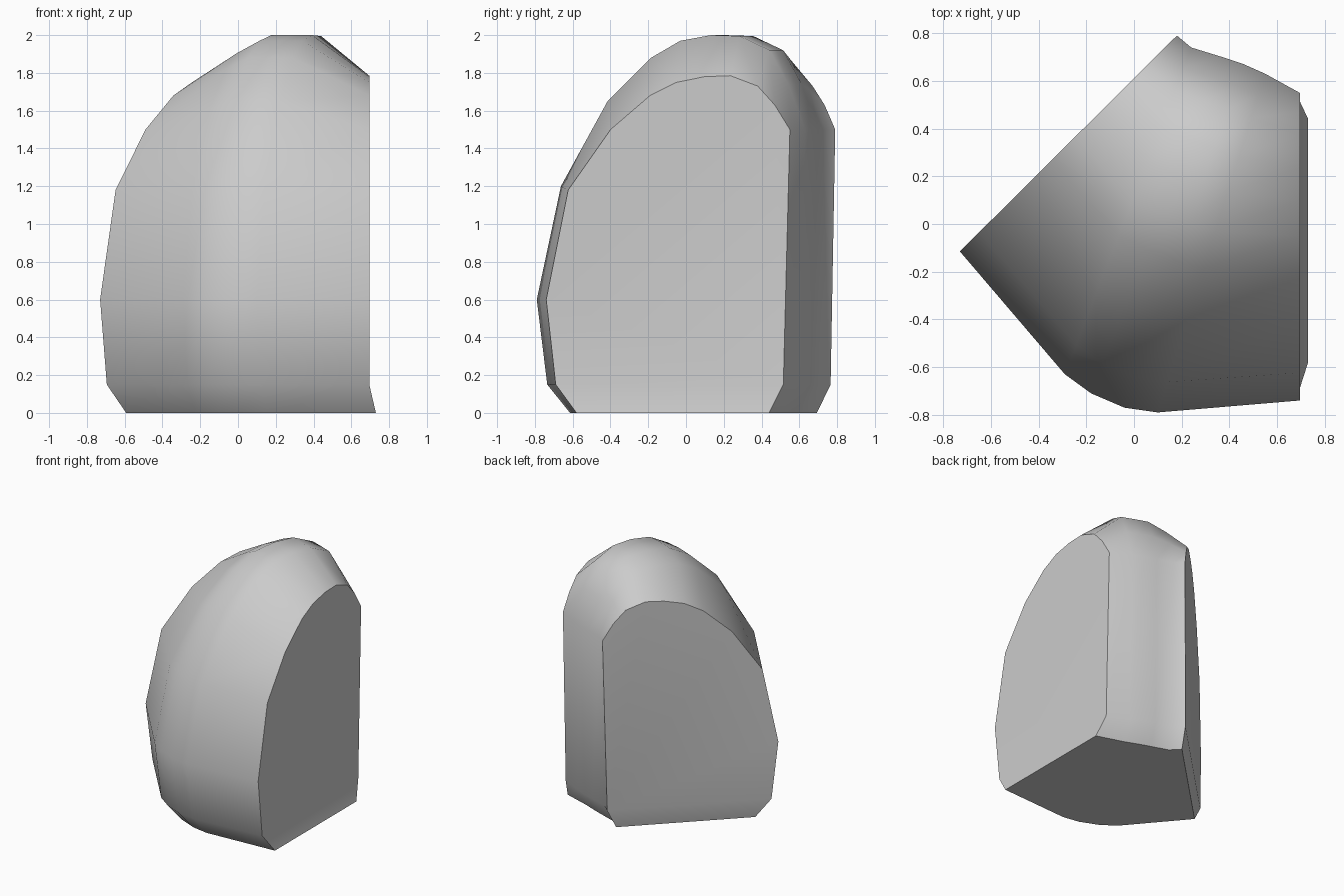
import bpy, bmesh
from math import radians
from mathutils import Vector

cube = bpy.data.objects.get("Cube")
if cube:
    bpy.data.objects.remove(cube, do_unlink=True)

# One grey for the whole block
grey = bpy.data.materials.new("stone grey")
grey.use_nodes = True
grey_rgba = (0.6, 0.6, 0.6, 1)
grey.diffuse_color = grey_rgba
grey.node_tree.nodes["Principled BSDF"].inputs["Base Color"].default_value = grey_rgba

# Arch outline: (position from front to back, height, extra height at the crown)
ARCH = [(.124, 0, 0), (.039, .15, 0), (0, .6, 0), (.09, 1.18, .02),
        (.264, 1.5, .15), (.426, 1.68, .2), (.535, 1.75, .22), (.65, 1.78, .22),
        (.756, 1.785, .21), (.868, 1.73, .19), (.938, 1.63, .11), (1, 1.5, 0),
        (.973, .15, 0), (.915, 0, 0)]

# Sections around the bend: front point, back point, crown amount, foot shift
SECTIONS = [((-.73, -.115), (.18, .79), 0, (.025, -.02)),
            ((-.29, -.63), (.24, .74), .7, (0, 0)),
            ((-.18, -.71), (.37, .70), 1, (0, 0)),
            ((-.04, -.77), (.46, .67), 1, (0, 0)),
            ((.10, -.79), (.55, .63), 1, (0, 0)),
            ((.695, -.74), (.695, .55), 0, (.035, 0))]

bm = bmesh.new()
rings = []
for front, back, crown, shift in SECTIONS:
    ring = []
    for u, z, extra in ARCH:
        p = Vector(front).lerp(Vector(back), u)
        if z == 0:
            p += Vector(shift)
        ring.append(bm.verts.new((p.x, p.y, z + extra * crown)))
    rings.append(ring)

# Curved wall and underside
n = len(ARCH)
for a, b in zip(rings, rings[1:]):
    for i in range(n):
        j = (i + 1) % n
        bm.faces.new((a[i], a[j], b[j], b[i]))

# Flat ends, each with a narrow foot strip
for ring in (rings[0], rings[-1]):
    bm.faces.new(ring[1:-1])
    bm.faces.new((ring[0], ring[1], ring[-2], ring[-1]))

bmesh.ops.recalc_face_normals(bm, faces=bm.faces)
mesh = bpy.data.meshes.new("bent_arch_block")
bm.to_mesh(mesh)
bm.free()
mesh.materials.append(grey)

block = bpy.data.objects.new("bent_arch_block", mesh)
bpy.context.collection.objects.link(block)
bpy.ops.object.select_all(action='DESELECT')
block.select_set(True)
bpy.context.view_layer.objects.active = block
bpy.ops.object.shade_smooth_by_angle(angle=radians(45))
